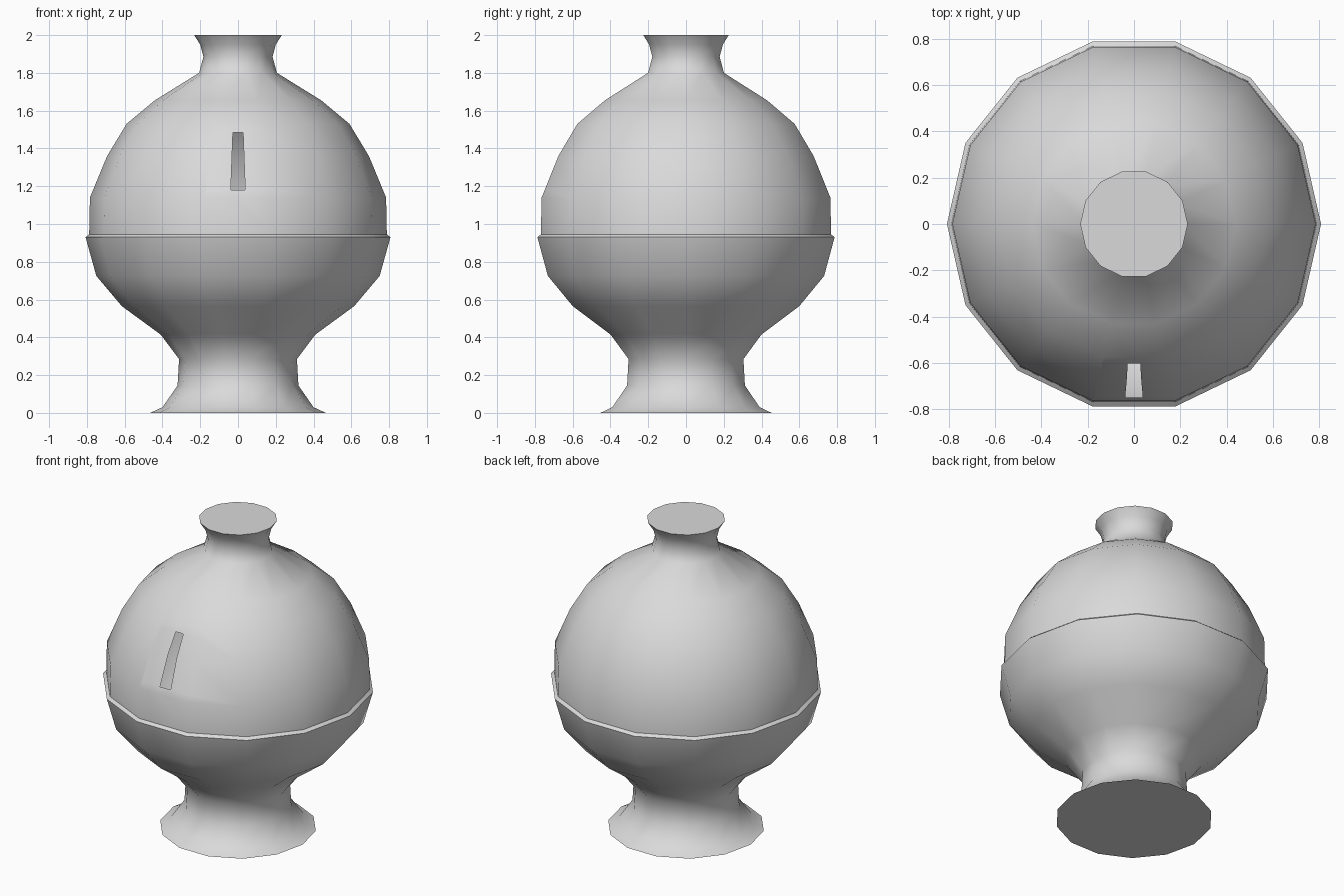
import bpy
import bmesh
from math import cos, sin, pi
from mathutils import Vector

if "Cube" in bpy.data.objects:
    bpy.data.objects.remove(bpy.data.objects["Cube"], do_unlink=True)

SIDES = 14
# Radius and height: flared foot, bowl, rim ledge, dome, flared neck
PROFILE = [
    (0.465, 0), (0.40, 0.03), (0.32, 0.145), (0.312, 0.285), (0.41, 0.415),
    (0.615, 0.565), (0.75, 0.725), (0.807, 0.93), (0.788, 0.945),
    (0.784, 1.14), (0.693, 1.36), (0.59, 1.53), (0.44, 1.655),
    (0.206, 1.80), (0.183, 1.885), (0.20, 1.95), (0.232, 2.0),
]

clay = bpy.data.materials.new("pale grey")
clay.use_nodes = True
clay.diffuse_color = (0.7, 0.7, 0.7, 1)
clay.node_tree.nodes["Principled BSDF"].inputs["Base Color"].default_value = (0.7, 0.7, 0.7, 1)

# Lathe the closed pot
bm = bmesh.new()
rings = []
for radius, height in PROFILE:
    angles = [2 * pi * i / SIDES for i in range(SIDES)]
    rings.append([bm.verts.new((radius * cos(a), radius * sin(a), height)) for a in angles])
for low, high in zip(rings, rings[1:]):
    for i in range(SIDES):
        j = (i + 1) % SIDES
        bm.faces.new((low[i], low[j], high[j], high[i]))
bm.faces.new(list(reversed(rings[0])))
bm.faces.new(rings[-1])

# Cut the tapered coin slot through the front facet
SLOT_LOW, SLOT_HIGH = 1.18, 1.485


def half_width(z):
    return 0.038 - 0.011 * (z - SLOT_LOW) / (SLOT_HIGH - SLOT_LOW)


def front_faces():
    found = []
    for f in bm.faces:
        c = f.calc_center_median()
        if abs(c.x) < 0.15 and c.y < -0.5 and 1.1 < c.z < 1.55:
            found.append(f)
    return found


def cut(point, normal):
    faces = front_faces()
    geom = set(faces)
    for f in faces:
        geom.update(f.edges)
        geom.update(f.verts)
    bmesh.ops.bisect_plane(bm, geom=list(geom), plane_co=point, plane_no=normal)


for z in (SLOT_LOW, SLOT_HIGH):
    cut(Vector((0, 0, z)), Vector((0, 0, 1)))
for side in (-1, 1):
    slope = (half_width(SLOT_LOW) - half_width(SLOT_HIGH)) / (SLOT_HIGH - SLOT_LOW)
    cut(Vector((side * half_width(SLOT_LOW), 0, SLOT_LOW)), Vector((side, 0, slope)).normalized())

hole = []
for f in front_faces():
    c = f.calc_center_median()
    if SLOT_LOW < c.z < SLOT_HIGH and abs(c.x) < half_width(c.z):
        hole.append(f)
bmesh.ops.delete(bm, geom=hole, context='FACES')

mesh = bpy.data.meshes.new("pot_body")
bm.to_mesh(mesh)
bm.free()
mesh.materials.append(clay)
pot = bpy.data.objects.new("pot_body", mesh)
bpy.context.collection.objects.link(pot)

# Smooth walls with crisp caps and rim
bpy.ops.object.select_all(action='DESELECT')
pot.select_set(True)
bpy.context.view_layer.objects.active = pot
bpy.ops.object.shade_smooth_by_angle(angle=pi / 4)
